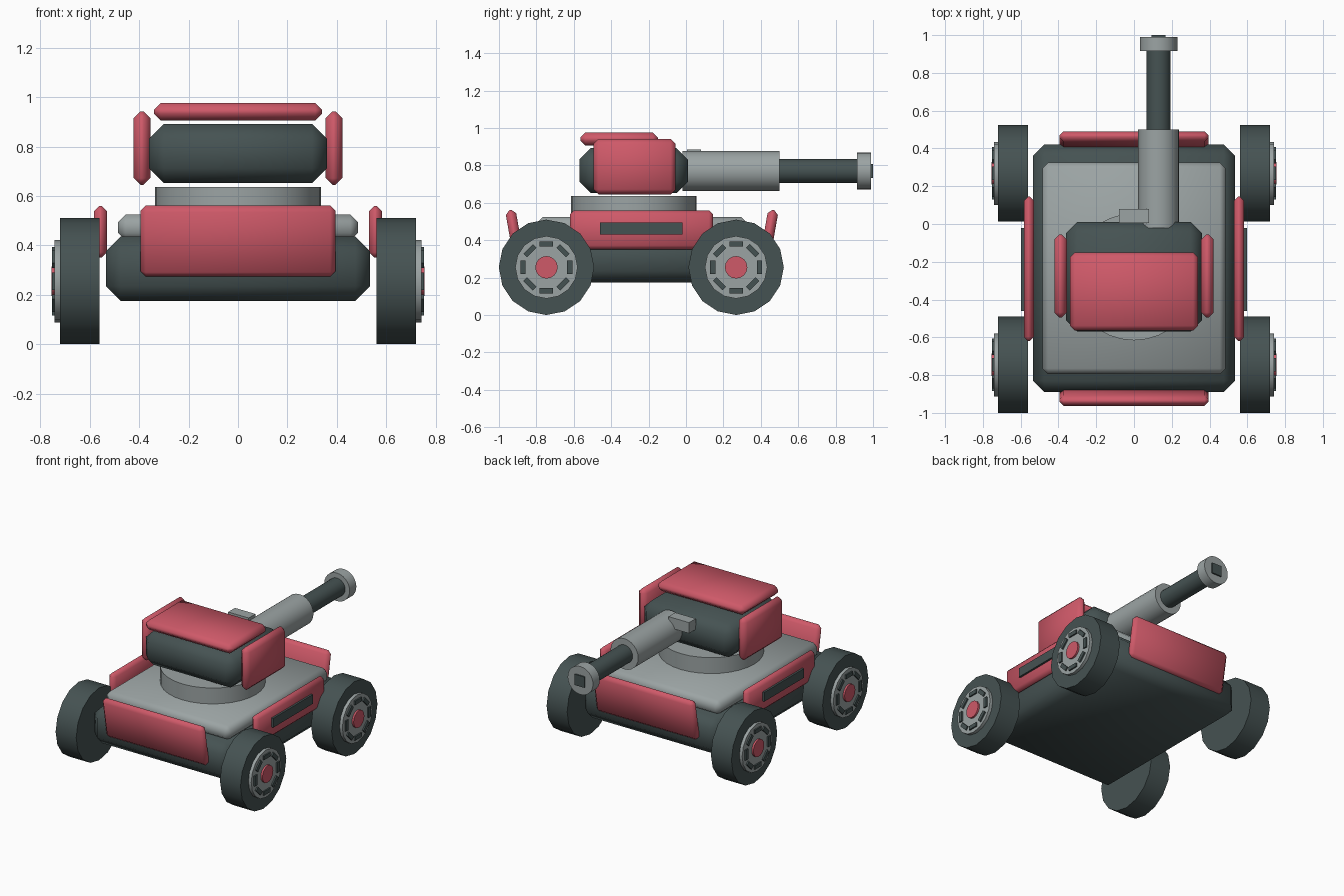
import bpy
from math import radians, pi, cos, sin

if "Cube" in bpy.data.objects:
    bpy.data.objects.remove(bpy.data.objects["Cube"])

def material(name, rgb):
    m = bpy.data.materials.new(name)
    m.diffuse_color = (*rgb, 1)
    m.use_nodes = True
    m.node_tree.nodes["Principled BSDF"].inputs["Base Color"].default_value = m.diffuse_color
    return m

DARK = material("dark_slate", (0.06, 0.085, 0.085))
GREY = material("light_grey", (0.33, 0.37, 0.37))
RED = material("red", (0.62, 0.10, 0.14))

def finish(ob, name, mat, smooth=60):
    ob.name = name
    ob.data.materials.append(mat)
    bpy.ops.object.shade_smooth_by_angle(angle=radians(smooth))
    return ob

def box(name, mat, x, y, z, bevel=0.0, tilt=(0, 0, 0)):
    """Chamfered box spanning the (min, max) ranges, then tilted about its centre."""
    spans = (x, y, z)
    bpy.ops.mesh.primitive_cube_add(size=1, location=[(a + b) / 2 for a, b in spans])
    ob = bpy.context.object
    ob.scale = [b - a for a, b in spans]
    bpy.ops.object.transform_apply(location=False, rotation=False, scale=True)
    ob.rotation_euler = tilt
    if bevel:
        mod = ob.modifiers.new("chamfer", "BEVEL")
        mod.width = bevel
        mod.segments = 1
        bpy.ops.object.modifier_apply(modifier="chamfer")
    return finish(ob, name, mat)

def cylinder(name, mat, axis, r, a, b, c, sides):
    """Cylinder along an axis from a to b; c gives the full centre (axis entry ignored)."""
    c = list(c)
    c["xyz".index(axis)] = (a + b) / 2
    rot = {"x": (0, pi / 2, 0), "y": (pi / 2, 0, 0), "z": (0, 0, 0)}[axis]
    bpy.ops.mesh.primitive_cylinder_add(vertices=sides, radius=r, depth=abs(b - a),
                                        location=c, rotation=rot)
    return finish(bpy.context.object, name, mat)

# Hull and deck
box("hull", DARK, (-0.535, 0.535), (-0.89, 0.42), (0.175, 0.435), 0.06)
box("deck", GREY, (-0.485, 0.485), (-0.795, 0.325), (0.42, 0.525), 0.03)

# Tilted front and rear armour, leaning outward at the top
MID = -0.236
for name, s in (("front_armour", -1), ("rear_armour", 1)):
    y = MID + s * 0.678
    box(name, RED, (-0.395, 0.395), (y - 0.028, y + 0.028), (0.272, 0.563),
        0.022, (-s * radians(10), 0, 0))

# Side armour with vent slots
for side, s in (("left", -1), ("right", 1)):
    box(side + "_side_armour", RED, sorted((s * 0.53, s * 0.583)), (-0.62, 0.145),
        (0.35, 0.56), 0.022)
    box(side + "_side_vent", DARK, sorted((s * 0.56, s * 0.597)), (-0.46, -0.02),
        (0.43, 0.495))

# Wheels with hub disc, slots and red cap
WZ = 0.255
for end, wy in (("front", -0.746), ("rear", 0.268)):
    for side, s in (("left", -1), ("right", 1)):
        pre = f"{end}_{side}_"
        c = (0, wy, WZ)
        cylinder(pre + "tyre", DARK, "x", 0.255, s * 0.56, s * 0.72, c, 16)
        cylinder(pre + "hub", GREY, "x", 0.167, s * 0.70, s * 0.742, c, 16)
        cylinder(pre + "hub_cap", RED, "x", 0.06, s * 0.73, s * 0.755, c, 16)
        for i in range(8):
            a = i * pi / 4
            y, z = wy - 0.125 * sin(a), WZ + 0.125 * cos(a)
            box(pre + "hub_slot", DARK, sorted((s * 0.73, s * 0.752)),
                (y - 0.036, y + 0.036), (z - 0.014, z + 0.014), 0, (a, 0, 0))

# Turret
cylinder("turret_ring", GREY, "z", 0.336, 0.51, 0.637, (0, -0.28, 0), 32)
box("turret", DARK, (-0.36, 0.36), (-0.57, 0.01), (0.652, 0.892), 0.06)
box("turret_roof_armour", RED, (-0.34, 0.34), (-0.565, -0.15), (0.906, 0.976), 0.027)
for side, s in (("left", -1), ("right", 1)):
    box(side + "_turret_armour", RED, sorted((s * 0.355, s * 0.422)), (-0.495, -0.055),
        (0.645, 0.942), 0.027)

# Offset gun
g = (0.13, 0, 0.77)
cylinder("gun_sleeve", GREY, "y", 0.108, -0.02, 0.5, g, 24)
cylinder("gun_barrel", DARK, "y", 0.064, 0.48, 0.93, g, 24)
cylinder("gun_muzzle", GREY, "y", 0.099, 0.915, 0.99, g, 24)
box("muzzle_opening", DARK, (0.092, 0.168), (0.97, 1.0), (0.732, 0.808))
box("gun_sight", GREY, (-0.08, 0.08), (0.005, 0.08), (0.81, 0.886))
